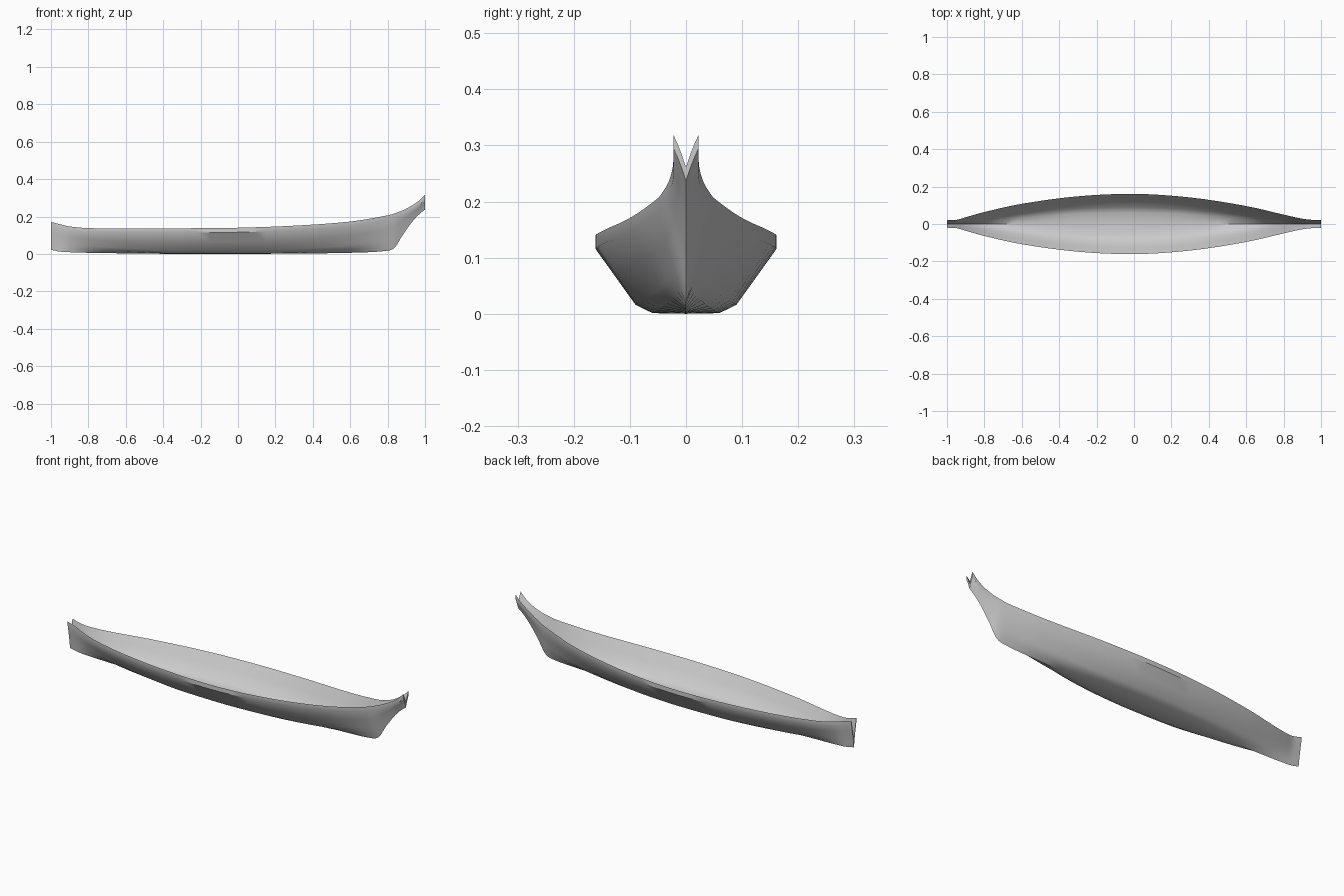
import bpy
import bmesh

cube = bpy.data.objects.get("Cube")
if cube:
    bpy.data.objects.remove(cube, do_unlink=True)

# Plain hull paint
paint = bpy.data.materials.new("hull_grey")
paint.use_nodes = True
colour = (0.6, 0.6, 0.6, 1.0)
paint.diffuse_color = colour
paint.node_tree.nodes["Principled BSDF"].inputs["Base Color"].default_value = colour

# Hull lines: x, half beam, rail height, keel height, fullness of the section
STATIONS = [
    (-1, .02, .172, .022, 0),
    (-.95, .022, .158, .012, 0),
    (-.9, .036, .147, .009, .1),
    (-.8, .064, .138, .006, .3),
    (-.6, .108, .136, .003, .7),
    (-.3, .148, .137, 0, 1),
    (0, .161, .14, 0, 1),
    (.3, .142, .151, .002, .9),
    (.6, .096, .173, .006, .5),
    (.8, .05, .206, .017, .2),
    (.84, .041, .218, .036, .1),
    (.88, .032, .233, .1, 0),
    (.93, .024, .259, .17, 0),
    (.97, .022, .287, .213, 0),
    (1, .022, .318, .237, 0),
]
# Half sections as fractions of beam and depth, keel to rail
FULL = [(0, 0), (.37, .01), (.56, .14), (.78, .57), (1, 1)]
FINE = [(0, 0), (.2, .24), (.4, .46), (.68, .73), (1, 1)]
STRAKE = .024
STEPS = 4


def lines_at(i, t):
    """Hull lines part way between two stations, on a smooth curve in x."""
    last = len(STATIONS) - 1
    a, b = STATIONS[i], STATIONS[i + 1]
    span = b[0] - a[0]

    def slope(j, k):
        p, q = STATIONS[max(j - 1, 0)], STATIONS[min(j + 1, last)]
        return (q[k] - p[k]) / (q[0] - p[0]) * span

    s = t * t * (3 - 2 * t)
    out = [a[0] + t * span]
    for k in range(1, len(a)):
        out.append(a[k] + s * (b[k] - a[k])
                   + t * (1 - t) ** 2 * slope(i, k)
                   - t * t * (1 - t) * slope(i + 1, k))
    return out


def section(x, beam, rail, keel, fullness):
    """Full outer section from one side over the keel to the other."""
    fullness = min(max(fullness, 0), 1)
    keel = max(keel, 0)
    depth = rail - STRAKE - keel
    half = []
    for (y0, z0), (y1, z1) in zip(FINE, FULL):
        y = y0 + (y1 - y0) * fullness
        z = z0 + (z1 - z0) * fullness
        half.append((x, y * beam, keel + z * depth))
    return [(px, -y, z) for px, y, z in reversed(half)] + half[1:]


# Loft the outer skin through the sections
rings = [section(*lines_at(i, s / STEPS))
         for i in range(len(STATIONS) - 1) for s in range(STEPS)]
rings.append(section(*STATIONS[-1]))

bm = bmesh.new()
grid = [[bm.verts.new(p) for p in ring] for ring in rings]
for a, b in zip(grid, grid[1:]):
    for j in range(len(a) - 1):
        bm.faces.new((a[j], a[j + 1], b[j + 1], b[j]))

# Raise a copy for the inner skin; its edges form the upright strake and end caps
raised = bmesh.ops.extrude_face_region(bm, geom=bm.faces[:], use_keep_orig=True)
for v in raised["geom"]:
    if isinstance(v, bmesh.types.BMVert):
        v.co.z += STRAKE
bmesh.ops.recalc_face_normals(bm, faces=bm.faces[:])

mesh = bpy.data.meshes.new("boat_hull")
bm.to_mesh(mesh)
bm.free()
mesh.materials.append(paint)
hull = bpy.data.objects.new("boat_hull", mesh)
bpy.context.collection.objects.link(hull)

# Smooth skins with a crisp rail
bpy.ops.object.select_all(action='DESELECT')
hull.select_set(True)
bpy.context.view_layer.objects.active = hull
bpy.ops.object.shade_smooth_by_angle(angle=.6)
